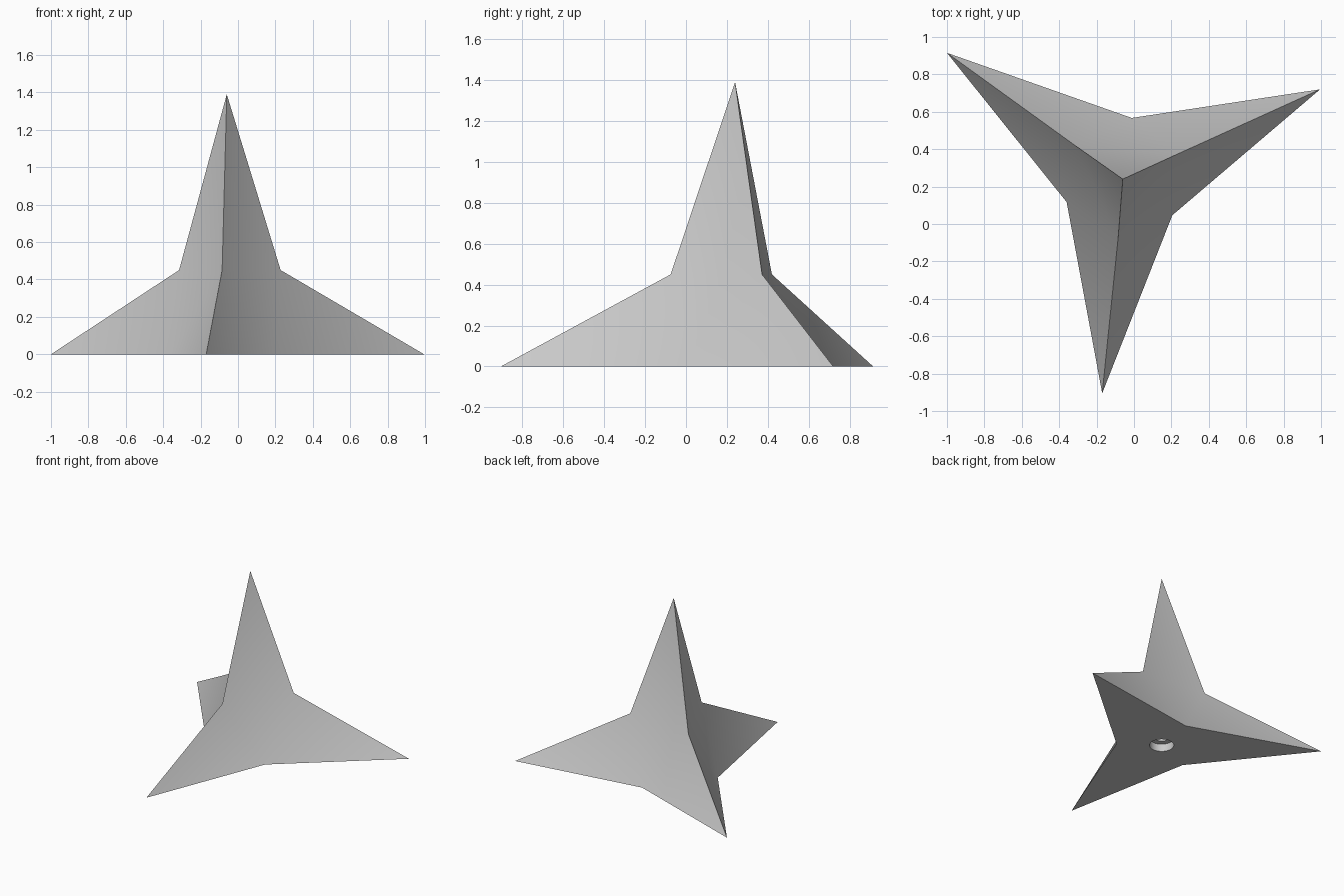
import bpy
import bmesh
from mathutils import Vector

old = bpy.data.objects.get("Cube")
if old:
    bpy.data.objects.remove(old, do_unlink=True)

grey = bpy.data.materials.new("light_grey")
grey.use_nodes = True
grey.diffuse_color = (0.6, 0.6, 0.6, 1)
grey.node_tree.nodes["Principled BSDF"].inputs["Base Color"].default_value = (0.6, 0.6, 0.6, 1)


def make_object(name, bm):
    bmesh.ops.recalc_face_normals(bm, faces=bm.faces)
    mesh = bpy.data.meshes.new(name)
    bm.to_mesh(mesh)
    bm.free()
    mesh.materials.append(grey)
    obj = bpy.data.objects.new(name, mesh)
    bpy.context.collection.objects.link(obj)
    return obj


# Four-pointed body: three floor tips, a kinked ridge to each, and a valley between each pair
APEX = Vector((-0.06, 0.24, 1.39))
TIPS = [(-1, 0.915, 0), (-0.17, -0.905, 0), (0.995, 0.72, 0)]
RIDGES = [(-0.315, 0.42, 0.45), (-0.085, -0.075, 0.45), (0.228, 0.372, 0.45)]
VALLEYS = [(-0.36, 0.117, 0), (0.205, 0.047, 0), (-0.012, 0.567, 0)]

bm = bmesh.new()
apex = bm.verts.new(APEX)
tips, ridges, valleys = [[bm.verts.new(p) for p in ring] for ring in (TIPS, RIDGES, VALLEYS)]
for i in range(3):
    j = (i + 1) % 3
    bm.faces.new((apex, ridges[i], ridges[j]))
    bm.faces.new((ridges[i], valleys[i], ridges[j]))
    bm.faces.new((ridges[i], tips[i], valleys[i]))
    bm.faces.new((ridges[j], valleys[i], tips[j]))
bm.faces.new([v for pair in zip(tips, valleys) for v in pair])
body = make_object("caltrop_body", bm)

# Round stepped socket in the underside, below the apex
for radius, depth in ((0.088, 0.06), (0.045, 0.15)):
    bm = bmesh.new()
    bmesh.ops.create_cone(bm, cap_ends=True, segments=32, radius1=radius, radius2=radius, depth=2 * depth)
    bmesh.ops.translate(bm, verts=bm.verts, vec=(APEX.x, APEX.y, 0))
    cutter = make_object("socket_cutter", bm)
    cutter.hide_render = True
    cut = body.modifiers.new("socket", "BOOLEAN")
    cut.operation = "DIFFERENCE"
    cut.solver = "EXACT"
    cut.object = cutter
    bpy.context.view_layer.objects.active = body
    bpy.ops.object.modifier_apply(modifier=cut.name)
    bpy.data.objects.remove(cutter, do_unlink=True)

# Soft folds on the sides, crisp ridges
bpy.ops.object.select_all(action="DESELECT")
body.select_set(True)
bpy.context.view_layer.objects.active = body
bpy.ops.object.shade_smooth_by_angle()
